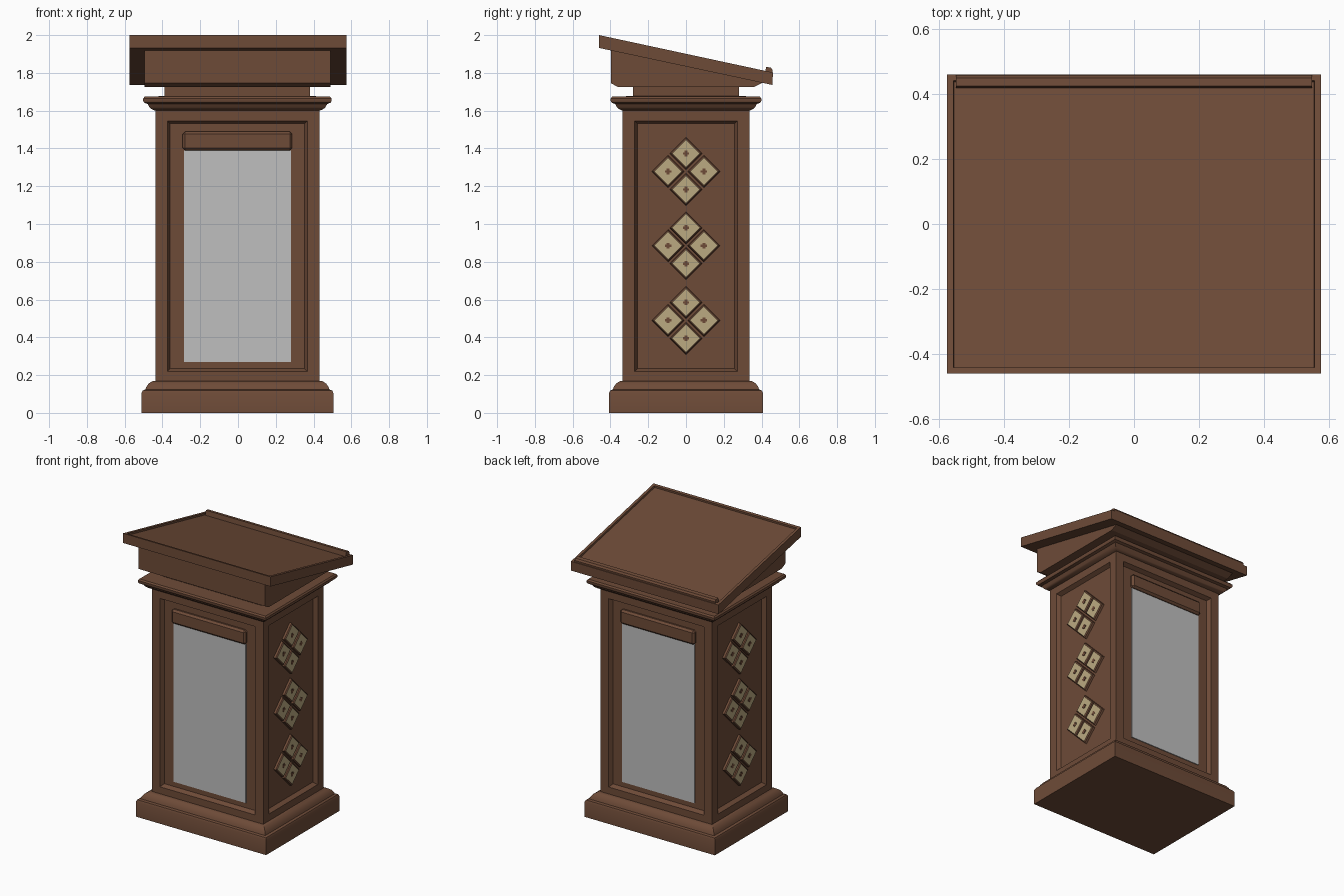
import bpy, bmesh, math
from mathutils import Matrix, Vector

if "Cube" in bpy.data.objects:
    bpy.data.objects.remove(bpy.data.objects["Cube"], do_unlink=True)

CX = -0.003            # centre of the cabinet
HX, HY = 0.435, 0.335  # half sizes of the cabinet
DEPTH = 0.028          # depth of the sunken panels


def material(name, rgb):
    m = bpy.data.materials.new(name)
    m.use_nodes = True
    color = (*rgb, 1)
    m.diffuse_color = color
    bsdf = next(n for n in m.node_tree.nodes if n.type == 'BSDF_PRINCIPLED')
    bsdf.inputs["Base Color"].default_value = color
    return m


wood = material("brown wood", (0.155, 0.07, 0.039))
grey = material("grey panel", (0.52, 0.52, 0.52))
cream = material("cream tile", (0.5, 0.4, 0.22))


def finish(bm, name, mats, smooth=False):
    bmesh.ops.recalc_face_normals(bm, faces=bm.faces)
    me = bpy.data.meshes.new(name)
    bm.to_mesh(me)
    bm.free()
    for m in mats:
        me.materials.append(m)
    ob = bpy.data.objects.new(name, me)
    bpy.context.collection.objects.link(ob)
    if smooth:
        bpy.ops.object.select_all(action='DESELECT')
        ob.select_set(True)
        bpy.context.view_layer.objects.active = ob
        bpy.ops.object.shade_smooth_by_angle(angle=math.radians(35))
    return ob


def add_box(bm, center, size):
    mat = Matrix.Translation(center) @ Matrix.Diagonal((*size, 1))
    return bmesh.ops.create_cube(bm, size=1, matrix=mat)["verts"]


def box(name, center, size, mat, bevel=0):
    bm = bmesh.new()
    add_box(bm, center, size)
    if bevel:
        bmesh.ops.bevel(bm, geom=bm.edges[:], offset=bevel, segments=1, affect='EDGES')
    return finish(bm, name, [mat])


def molding(name, profile):
    """Sweep (outward offset, height) points around the cabinet."""
    bm = bmesh.new()
    rings = []
    for off, z in profile:
        x, y = HX + off, HY + off
        rings.append([bm.verts.new((CX + sx * x, sy * y, z))
                      for sx, sy in ((-1, -1), (1, -1), (1, 1), (-1, 1))])
    for a, b in zip(rings, rings[1:]):
        for i in range(4):
            j = (i + 1) % 4
            bm.faces.new((a[i], a[j], b[j], b[i]))
    bm.faces.new(rings[0])
    bm.faces.new(rings[-1])
    return finish(bm, name, [wood], True)


def prism(points, x0, x1):
    """Extrude a side outline of (y, z) points along x."""
    bm = bmesh.new()
    a, b = ([bm.verts.new((x, y, z)) for y, z in points] for x in (x0, x1))
    n = len(points)
    for i in range(n):
        j = (i + 1) % n
        bm.faces.new((a[i], a[j], b[j], b[i]))
    bm.faces.new(a)
    bm.faces.new(b)
    bmesh.ops.recalc_face_normals(bm, faces=bm.faces)
    return bm


# Stepped base and cornice
molding("base", [(0.073, 0), (0.073, 0.105), (0.067, 0.118), (0.052, 0.124),
                 (0.047, 0.138), (0.036, 0.154), (0.022, 0.164), (0.01, 0.17), (-0.02, 0.17)])
molding("cornice", [(-0.02, 1.6), (0, 1.6), (0.016, 1.606), (0.03, 1.617), (0.04, 1.635),
                    (0.058, 1.642), (0.064, 1.652), (0.064, 1.664), (0.056, 1.674), (-0.04, 1.677)])

# Cabinet with a sunken panel on each of its four sides
bm = bmesh.new()
add_box(bm, (CX, 0, 0.8825), (2 * HX, 2 * HY, 1.455))
bm.normal_update()
sides = [f for f in bm.faces if abs(f.normal.z) < 0.5]
bmesh.ops.inset_individual(bm, faces=sides, thickness=0.09)
bmesh.ops.inset_individual(bm, faces=sides, thickness=0.022, depth=-DEPTH)
finish(bm, "cabinet", [wood])

# Grey panel and header block, front and back
for s, label in ((-1, "front"), (1, "back")):
    y = s * (HY - DEPTH)
    box(label + "_panel", (CX, y, 0.83), (0.565, 0.012, 1.12), grey)
    box(label + "_header", (CX, y, 1.44), (0.58, 0.05, 0.10), wood, 0.013)


def add_tile(bm, pos, side):
    """Raised diamond tile with a sloped wooden edge and a small mark."""
    quarter = [Matrix.Rotation(i * math.pi / 2, 3, 'X') @ Vector((0, 0, 1)) for i in range(4)]
    out = Vector((side, 0, 0))
    rings = [[bm.verts.new(pos + q * r + out * d) for q in quarter]
             for r, d in ((0.086, 0), (0.083, 0.014), (0.073, 0.02))]
    for a, b in zip(rings, rings[1:]):
        for i in range(4):
            j = (i + 1) % 4
            bm.faces.new((a[i], a[j], b[j], b[i]))
    bm.faces.new(rings[-1]).material_index = 1
    for size in ((0.004, 0.034, 0.012), (0.004, 0.014, 0.03)):
        add_box(bm, pos + out * 0.02, size)


# Three groups of four tiles on each side
for side, label in ((1, "left"), (-1, "right")):
    bm = bmesh.new()
    for z in (0.49, 0.885, 1.278):
        for i in range(4):
            a = i * math.pi / 2
            add_tile(bm, Vector((CX + side * (HX - DEPTH), 0.095 * math.cos(a),
                                 z + 0.095 * math.sin(a))), side)
    finish(bm, label + "_tiles", [wood, cream])

# Neck and wedge-shaped box under the desk
box("neck", (CX, 0, 1.7), (0.77, 0.56, 0.06), wood)
wedge = [(-0.398, 1.922), (-0.398, 1.746), (-0.36, 1.725), (0.36, 1.725), (0.41, 1.75)]
finish(prism(wedge, CX - 0.493, CX + 0.493), "desk_box", [wood])

# Sloped desk top with a sunken writing surface
bm = prism([(-0.46, 2.0), (-0.46, 1.932), (0.458, 1.736), (0.46, 1.802)], -0.575, 0.575)
bm.normal_update()
top = max(bm.faces, key=lambda f: f.normal.z)
bmesh.ops.inset_individual(bm, faces=[top], thickness=0.027)
bmesh.ops.inset_individual(bm, faces=[top], thickness=0.003, depth=-0.012)
finish(bm, "desk_top", [wood])

# Ledge that stops books at the low edge
ledge = [(0.418, 1.79), (0.424, 1.832), (0.45, 1.828), (0.458, 1.815), (0.455, 1.785)]
finish(prism(ledge, -0.548, 0.548), "book_ledge", [wood])
